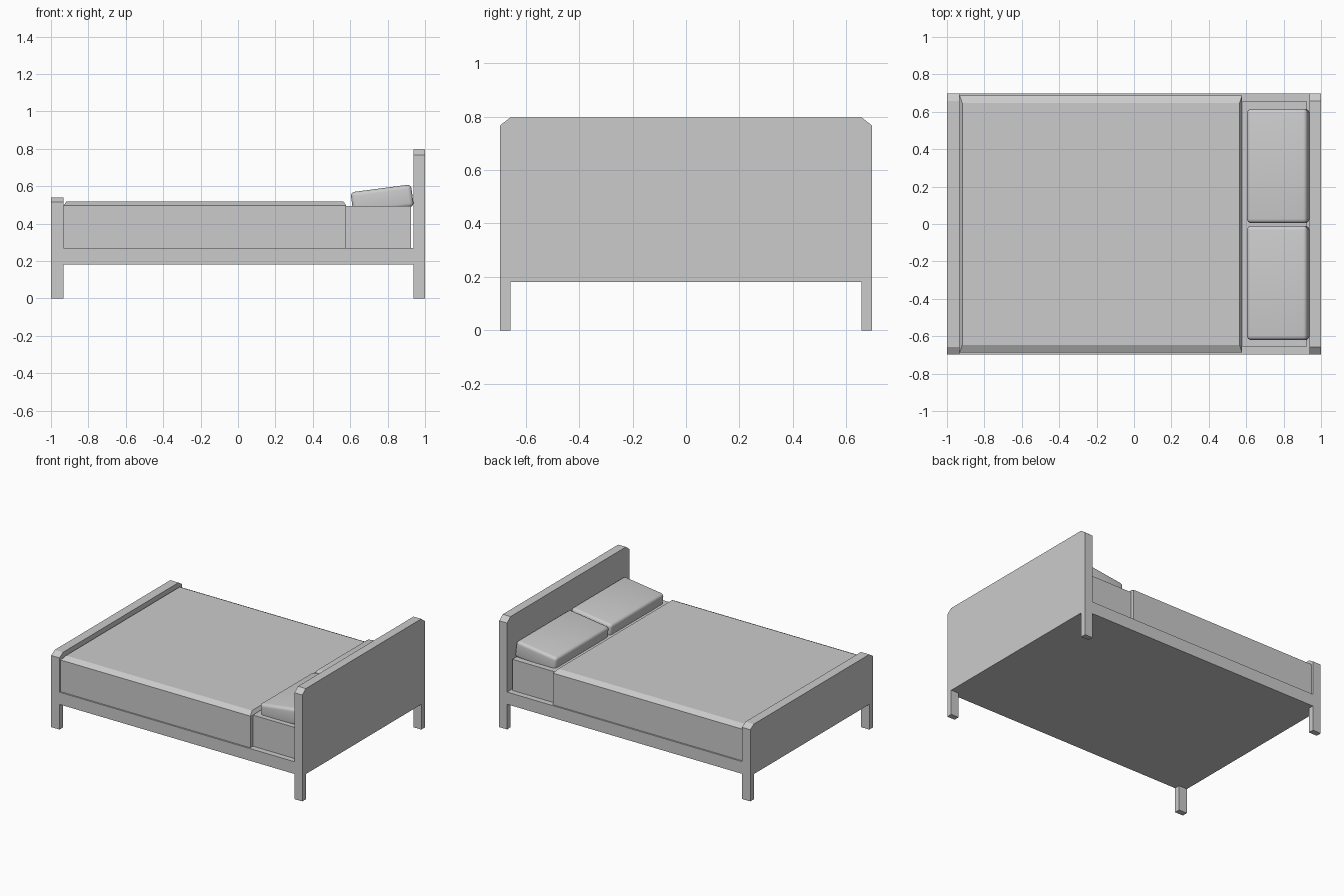
import bpy, bmesh, math
from mathutils import Matrix

if "Cube" in bpy.data.objects:
    bpy.data.objects.remove(bpy.data.objects["Cube"])

grey = bpy.data.materials.new("plain grey")
grey.use_nodes = True
GREY = (0.6, 0.6, 0.6, 1)
grey.diffuse_color = GREY
grey.node_tree.nodes["Principled BSDF"].inputs["Base Color"].default_value = GREY


def finish(name, bm):
    bmesh.ops.recalc_face_normals(bm, faces=bm.faces[:])
    mesh = bpy.data.meshes.new(name)
    bm.to_mesh(mesh)
    bm.free()
    mesh.materials.append(grey)
    obj = bpy.data.objects.new(name, mesh)
    bpy.context.collection.objects.link(obj)
    return obj


def box(name, x, y, z):
    bm = bmesh.new()
    bmesh.ops.create_cube(bm, size=1)
    for v in bm.verts:
        for i, (lo, hi) in enumerate((x, y, z)):
            v.co[i] = lo if v.co[i] < 0 else hi
    return finish(name, bm)


HALF, LEG, BASE_LOW, BASE_TOP = 0.697, 0.657, 0.181, 0.269


# End board with its two legs, cut from one outline and extruded along x
def end_board(name, x0, x1, top, shoulder):
    side = [(LEG, BASE_LOW), (LEG, 0), (HALF, 0), (HALF, shoulder), (LEG, top)]
    outline = side + [(-y, z) for y, z in reversed(side)]
    bm = bmesh.new()
    face = bm.faces.new([bm.verts.new((x0, y, z)) for y, z in outline])
    out = bmesh.ops.extrude_face_region(bm, geom=[face])
    verts = [g for g in out["geom"] if isinstance(g, bmesh.types.BMVert)]
    bmesh.ops.translate(bm, verts=verts, vec=(x1 - x0, 0, 0))
    return finish(name, bm)


end_board("headboard", 0.938, 1, 0.797, 0.766)
end_board("footboard", -1, -0.934, 0.541, 0.516)
box("base", (-0.934, 0.938), (-HALF, HALF), (BASE_LOW, BASE_TOP))
box("mattress", (-0.925, 0.924), (-0.656, 0.656), (BASE_TOP, 0.493))

# Blanket: a box with its top face drawn in to make sloping edges
blanket = box("blanket", (-0.932, 0.578), (-0.686, 0.686), (BASE_TOP, 0.497))
bm = bmesh.new()
bm.from_mesh(blanket.data)
bm.faces.ensure_lookup_table()
top = max(bm.faces, key=lambda f: f.calc_center_median().z)
new = bmesh.ops.extrude_face_region(bm, geom=[top])["geom"]
bmesh.ops.delete(bm, geom=[top], context="FACES_ONLY")
for v in (g for g in new if isinstance(g, bmesh.types.BMVert)):
    v.co.x -= math.copysign(0.014, v.co.x)
    v.co.y -= math.copysign(0.04, v.co.y)
    v.co.z = 0.518
bm.to_mesh(blanket.data)
bm.free()

# Two rounded pillows, tilted up towards the headboard
for name, y in (("left_pillow", 0.31), ("right_pillow", -0.315)):
    pillow = box(name, (-0.163, 0.163), (-0.305, 0.305), (-0.06, 0.06))
    pillow.data.transform(Matrix.Translation((0.771, y, 0.529))
                          @ Matrix.Rotation(math.radians(-7.5), 4, "Y"))
    bevel = pillow.modifiers.new("soft edges", "BEVEL")
    bevel.width = 0.022
    bevel.segments = 4
    bpy.ops.object.select_all(action="DESELECT")
    pillow.select_set(True)
    bpy.context.view_layer.objects.active = pillow
    bpy.ops.object.modifier_apply(modifier=bevel.name)
    bpy.ops.object.shade_smooth_by_angle(angle=math.radians(40))
